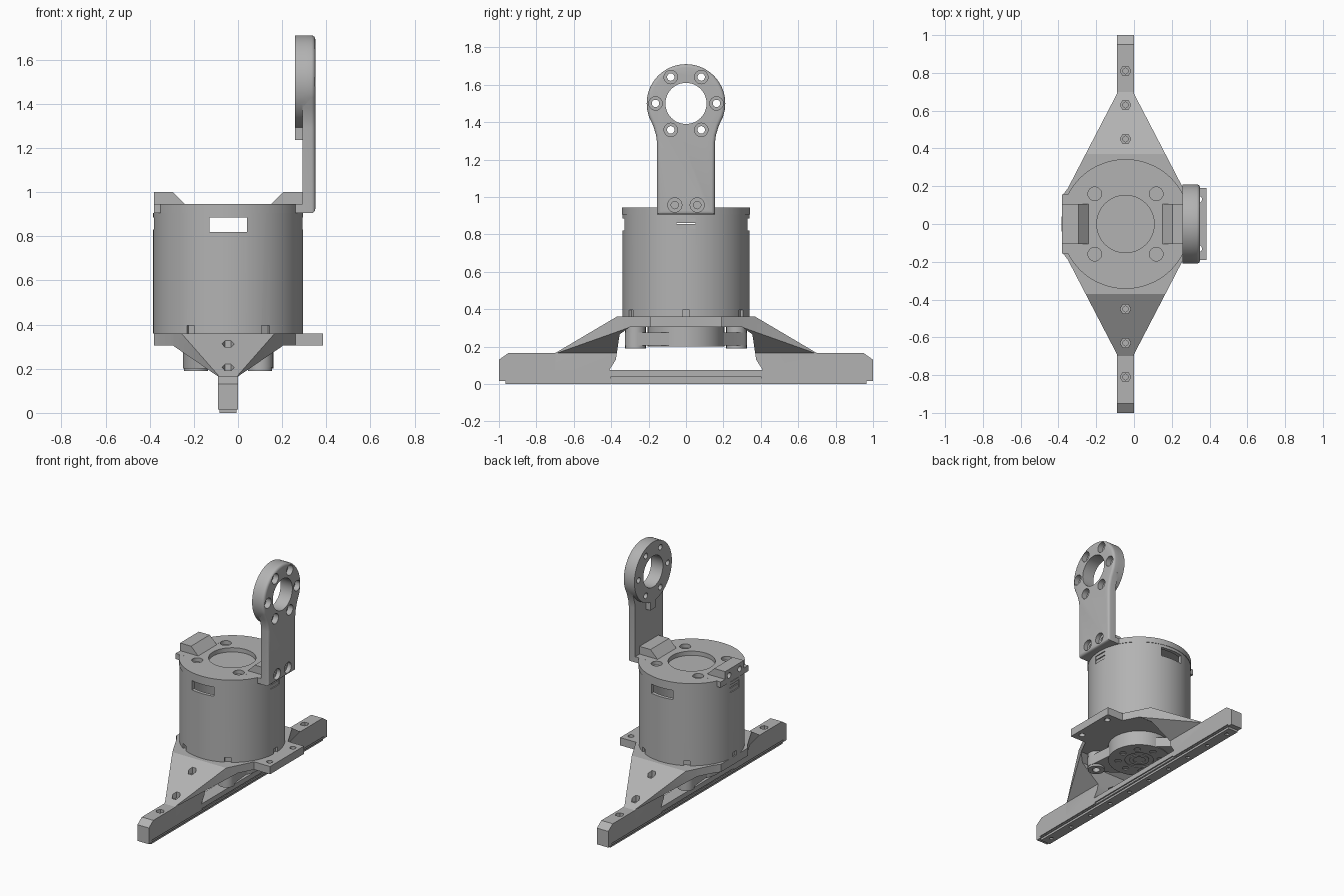
import bpy, bmesh, math
from mathutils import Vector

if "Cube" in bpy.data.objects:
    bpy.data.objects.remove(bpy.data.objects["Cube"])

grey = bpy.data.materials.new("plain grey")
grey.use_nodes = True
grey.diffuse_color = (0.45, 0.45, 0.45, 1)
grey.node_tree.nodes["Principled BSDF"].inputs["Base Color"].default_value = (0.45, 0.45, 0.45, 1)

CENTRE = -0.045          # x of the drum axis; parts are built around x = 0
parts = []


def place(axis, a, b, t):
    return {"x": (t, a, b), "y": (a, t, b), "z": (a, b, t)}[axis]


def prism(name, pts, axis, lo, hi, bevel=0):
    """Extrude a 2D outline along an axis, optionally rounding the far rim."""
    bm = bmesh.new()
    bottom = [bm.verts.new(place(axis, a, b, lo)) for a, b in pts]
    top = [bm.verts.new(place(axis, a, b, hi)) for a, b in pts]
    bm.faces.new(bottom)
    far = bm.faces.new(top)
    n = len(pts)
    for i in range(n):
        j = (i + 1) % n
        bm.faces.new((bottom[i], bottom[j], top[j], top[i]))
    bmesh.ops.recalc_face_normals(bm, faces=bm.faces)
    if bevel:
        bmesh.ops.bevel(bm, geom=list(far.edges), offset=bevel, segments=4,
                        profile=0.5, affect="EDGES")
    mesh = bpy.data.meshes.new(name)
    bm.to_mesh(mesh)
    bm.free()
    ob = bpy.data.objects.new(name, mesh)
    bpy.context.collection.objects.link(ob)
    mesh.materials.append(grey)
    return ob


def circle(r, a=0, b=0, n=24, start=0):
    return [(a + r * math.cos(start + math.tau * i / n),
             b + r * math.sin(start + math.tau * i / n)) for i in range(n)]


def cyl(name, r, axis, a, b, lo, hi, n=24):
    return prism(name, circle(r, a, b, n), axis, lo, hi)


def box(name, x, y, z):
    return prism(name, [(x[0], y[0]), (x[1], y[0]), (x[1], y[1]), (x[0], y[1])], "z", *z)


def boolean(ob, tools, op="DIFFERENCE"):
    bpy.context.view_layer.objects.active = ob
    for tool in tools:
        mod = ob.modifiers.new("bool", "BOOLEAN")
        mod.operation, mod.solver, mod.object = op, "EXACT", tool
        bpy.ops.object.modifier_apply(modifier=mod.name)
        bpy.data.objects.remove(tool)
    return ob


def done(*obs):
    parts.extend(obs)


# Rail and carrier bar
bar = box("carrier_bar", (-.045, .045), (-1, 1), (.015, .075))
boolean(bar, [box("cut", (s * .036, s * .06), (-.965, .965), (.022, .04)) for s in (-1, 1)])
rail = box("rail", (-.038, .038), (-.965, .965), (0, .03))
boolean(rail, [cyl("cut", .014, "z", 0, -.9 + .2 * i, -.1, .012, 12) for i in range(10)])
done(bar, rail)

# Two sloping legs: side profile trimmed by the plan and by the front section
side = [(.3, .36), (.37, .36), (.7, .165), (.95, .165), (1, .13), (1, .03),
        (.4, .03), (.41, .075), (.375, .13), (.355, .265), (.3, .305)]
plan = [(.045, 1.1), (.045, .69), (.305, .19)]
section = [(.045, 0), (.045, .165), (.25, .305), (.4, .305), (.4, .4)]


def both(pts):
    return pts + [(-a, b) for a, b in reversed(pts)]


for s, label in ((-1, "front"), (1, "back")):
    leg = prism(label + "_leg", [(s * a, b) for a, b in side], "x", -.5, .5)
    trims = [prism("trim", [(a, s * b) for a, b in both(plan)], "z", -.1, .6),
             prism("trim", both(section), "y", -1.2, 1.2)]
    boolean(leg, trims, "INTERSECT")
    holes = []
    for y, z in ((.45, .313), (.63, .206), (.81, .165)):
        holes.append(cyl("cut", .015, "z", 0, s * y, .07, .5, 16))
        holes.append(prism("cut", circle(.028, 0, s * y, 6), "z", z - .03, .5))
    boolean(leg, holes)
    done(leg)

# Base plate with side flange
half = [(.211, .37), (.305, .19), (.43, .19), (.43, -.19), (.305, -.19), (.211, -.37)]
left = [(-.211, -.37), (-.305, -.19), (-.335, -.15), (-.335, .15), (-.305, .19), (-.211, .37)]
base = prism("base_plate", half + left, "z", .305, .36)
boolean(base, [cyl("cut", .02, "z", .385, s * .13, .2, .5) for s in (-1, 1)])
done(base)

# Hub below the base, with two diagonal ears
hub = cyl("hub", .205, "z", 0, 0, .2, .306, 48)
cuts = [cyl("cut", .04, "z", 0, 0, .1, .27)]
for i in range(8):
    a = math.tau * i / 8
    cuts.append(cyl("cut", .022, "z", .14 * math.cos(a), .14 * math.sin(a), .1, .24, 16))
ring = boolean(cyl("ring", .095, "z", 0, 0, .1, .215, 32), [cyl("cut", .065, "z", 0, 0, 0, .4, 32)])
boolean(hub, cuts + [ring])
done(hub)
for s, label in ((1, "front"), (-1, "back")):
    d = Vector((.145, -.27)) * s
    side_dir = Vector((-d.y, d.x)).normalized()
    p = math.atan2(d.y, d.x)
    tip = [(d.x + .058 * math.cos(p - math.pi / 2 + math.pi * i / 10),
            d.y + .058 * math.sin(p - math.pi / 2 + math.pi * i / 10)) for i in range(11)]
    ear = prism(label + "_ear", tip + [tuple(side_dir * .19), tuple(side_dir * -.19)], "z", .205, .275)
    foot = cyl(label + "_ear_foot", .055, "z", d.x, d.y, .19, .306)
    for ob in (ear, foot):
        boolean(ob, [cyl("cut", .025, "z", d.x, d.y, .1, .26)])
    done(ear, foot)

# Hollow drum with windows near the top and notches around the foot
drum = cyl("drum", .34, "z", 0, 0, .36, .905, 96)
cuts = [cyl("cut", .315, "z", 0, 0, .38, .89, 64),
        box("cut", (-.085, .085), (-.5, .5), (.82, .885)),
        box("cut", (-.5, .5), (-.05, .05), (.83, .885))]
for i in range(6):
    a = math.tau * i / 6
    notch = prism("cut", [(.325, -.02), (.36, -.02), (.36, .02), (.325, .02)], "z", .35, .395)
    notch.rotation_euler.z = a
    cuts.append(notch)
bpy.context.view_layer.update()
boolean(drum, cuts)
done(drum)
for s, label in ((-1, "right"), (1, "left")):
    done(box(label + "_socket", sorted((s * .3, s * .332)), (-.05, .05), (.83, .856)),
         box(label + "_socket_top", sorted((s * .3, s * .332)), (-.05, .05), (.862, .886)))

# Cap with two raised mounting blocks, a round recess and four screw holes
cap = cyl("cap", .343, "z", 0, 0, .905, .945, 96)
blocks = []
for s in (-1, 1):
    blocks.append(box("pad", sorted((s * .2, s * .336)), (-.155, .155), (.905, .9452)))
    outline = [(.195, .93), (.195, .945), (.25, 1.0), (.336, 1.0), (.336, .93)]
    blocks.append(prism("block", [(s * a, b) for a, b in outline], "y", -.105, .105))
boolean(cap, blocks, "UNION")
trims = [box("cut", sorted((s * .336, s * .5)), (-.5, .5), (.8, 1.1)) for s in (-1, 1)]
trims.append(cyl("cut", .152, "z", 0, 0, .915, 1.1, 64))
for sx in (-1, 1):
    for sy in (-1, 1):
        trims.append(cyl("cut", .036, "z", sx * .163, sy * .16, .918, 1.1))
    trims += [cyl("cut", .02, "x", y, .957, *sorted((sx * .29, sx * .4))) for y in (-.06, .06)]
boolean(cap, trims)
done(cap)

# Upright arm: straight shank blending into a round head
HEAD = 1.5
arc = [(.21 * math.cos(t), HEAD + .21 * math.sin(t))
       for t in (math.radians(-20 + 220 * i / 44) for i in range(45))]
neck_r = [(.155, .905), (.155, 1.29), (.16, 1.33), (.175, 1.38)]
neck_l = [(-a, b) for a, b in reversed(neck_r)]
arm = prism("arm", neck_r + arc + neck_l, "x", .336, .395, bevel=.018)
head = cyl("head", .21, "x", 0, HEAD, .303, .35, 72)
tab = box("tab", (.303, .35), (-.032, .032), (1.235, 1.32))
boolean(arm, [head, tab], "UNION")
cuts = [cyl("cut", .11, "x", 0, HEAD, 0, .6, 48)]
for i in range(6):
    a = math.tau * i / 6
    y, z = .163 * math.cos(a), HEAD + .163 * math.sin(a)
    cuts += [cyl("cut", .02, "x", y, z, 0, .6, 16), cyl("cut", .036, "x", y, z, .355, .6)]
for y in (-.06, .06):
    cuts += [cyl("cut", .02, "x", y, .957, .3, .6, 16), cyl("cut", .038, "x", y, .957, .365, .6)]
boolean(arm, cuts)
done(arm)

# Move everything to its final place and smooth the round faces
for ob in parts:
    ob.location.x += CENTRE
    bpy.ops.object.select_all(action="DESELECT")
    ob.select_set(True)
    bpy.context.view_layer.objects.active = ob
    bpy.ops.object.shade_smooth_by_angle(angle=math.radians(30))
